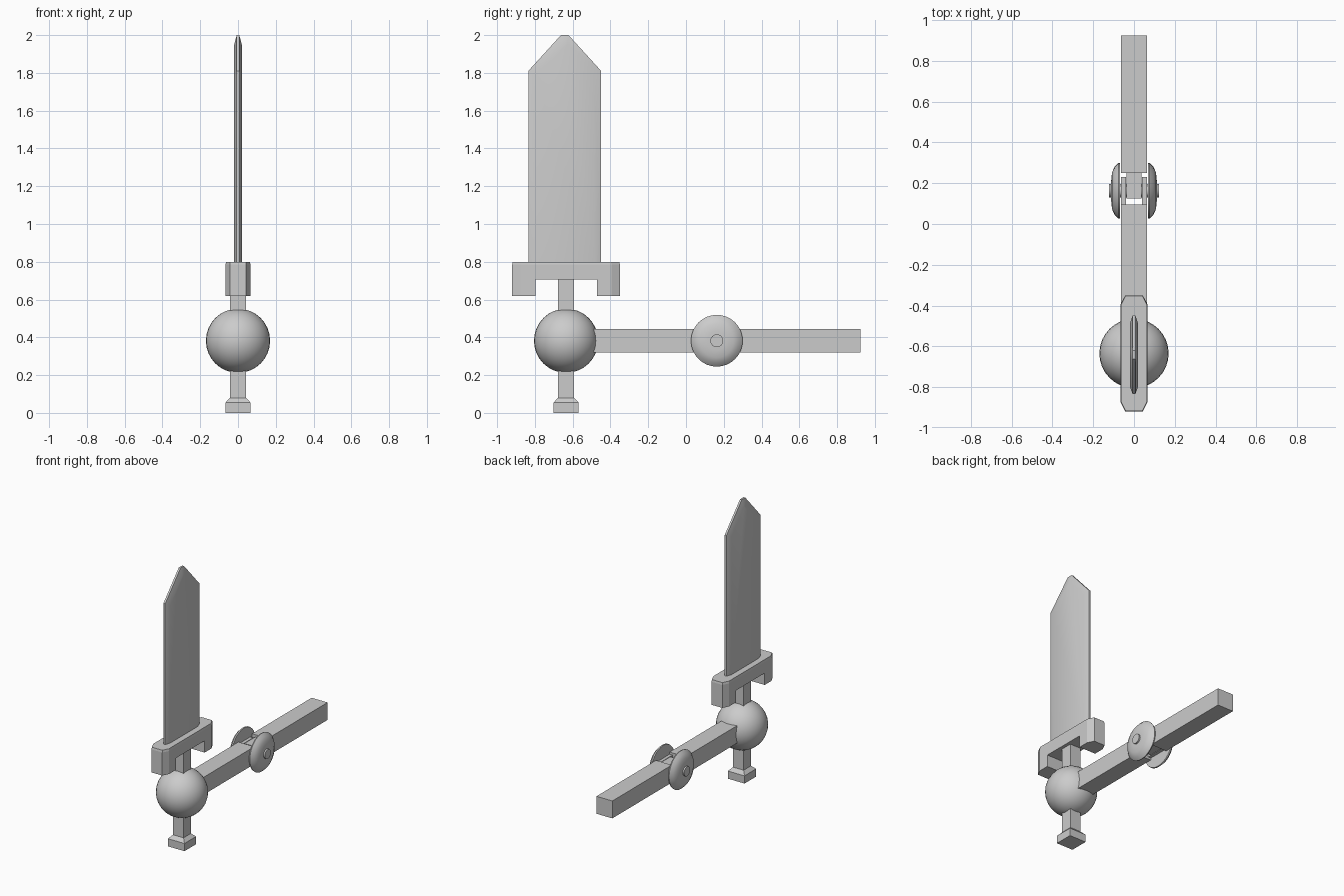
import bpy, bmesh, math
from mathutils import Matrix, Vector

if "Cube" in bpy.data.objects:
    bpy.data.objects.remove(bpy.data.objects["Cube"])

grey = bpy.data.materials.new("plain grey")
grey.diffuse_color = (0.6, 0.6, 0.6, 1)
grey.use_nodes = True
grey.node_tree.nodes["Principled BSDF"].inputs["Base Color"].default_value = grey.diffuse_color

HAND_Y, ELBOW_Y, ARM_Z = -0.635, 0.163, 0.382


def make(name, bm, smooth=None):
    bmesh.ops.recalc_face_normals(bm, faces=bm.faces[:])
    mesh = bpy.data.meshes.new(name)
    bm.to_mesh(mesh)
    bm.free()
    ob = bpy.data.objects.new(name, mesh)
    bpy.context.collection.objects.link(ob)
    mesh.materials.append(grey)
    if smooth:
        bpy.ops.object.select_all(action='DESELECT')
        ob.select_set(True)
        bpy.context.view_layer.objects.active = ob
        bpy.ops.object.shade_smooth_by_angle(angle=math.radians(smooth))
    return ob


def box(name, x0, x1, y0, y1, z0, z1):
    bm = bmesh.new()
    bmesh.ops.create_cube(bm, size=1)
    for v in bm.verts:
        v.co = Vector(((x0, x1)[v.co.x > 0], (y0, y1)[v.co.y > 0], (z0, z1)[v.co.z > 0]))
    return make(name, bm)


def loft(name, rings, smooth=None):
    """Bridge closed rings of equal length and cap both ends."""
    bm = bmesh.new()
    loops = [[bm.verts.new(p) for p in r] for r in rings]
    n = len(loops[0])
    for a, b in zip(loops, loops[1:]):
        for i in range(n):
            j = (i + 1) % n
            bm.faces.new((a[i], a[j], b[j], b[i]))
    bm.faces.new(loops[0])
    bm.faces.new(loops[-1])
    return make(name, bm, smooth)


def turned(name, profile, side=1, segs=32):
    """Lathe (x, radius) pairs around the elbow axis."""
    rings = [[(side * x, ELBOW_Y + r * math.cos(2 * math.pi * i / segs),
               ARM_Z + r * math.sin(2 * math.pi * i / segs)) for i in range(segs)]
             for x, r in profile]
    return loft(name, rings, 35)


# Hand ball
bm = bmesh.new()
bmesh.ops.create_uvsphere(bm, u_segments=32, v_segments=16, radius=0.17,
                          matrix=Matrix.Translation((0, HAND_Y, ARM_Z)))
make("hand_ball", bm, 40)

# Arm halves with an interlocking hinge
W, Z0, Z1 = 0.063, 0.32, 0.445
box("upper_arm", -W, W, 0.25, 0.925, Z0, Z1)
box("forearm", -W, W, -0.53, 0.095, Z0, Z1)
box("elbow_tongue", -0.036, 0.036, 0.125, 0.255, 0.335, 0.43)
for side, tag in ((1, "right"), (-1, "left")):
    xs = sorted((side * 0.04, side * W))
    box("elbow_prong_" + tag, *xs, 0.09, 0.23, 0.335, 0.43)
    # Domed cap with hinge pin end
    turned("elbow_cap_" + tag, [(0.068, 0.10), (0.068, 0.135), (0.076, 0.137),
                                (0.095, 0.118), (0.108, 0.09), (0.112, 0.05)], side)
turned("elbow_pin", [(-0.123, 0.034), (0.123, 0.034)])


# Sword grip and pommel
def square(h, z):
    return [(sx * h, HAND_Y + sy * h, z) for sx, sy in ((-1, -1), (1, -1), (1, 1), (-1, 1))]


loft("grip", [square(0.042, 0.07), square(0.042, 0.71)])
loft("pommel", [square(0.066, 0), square(0.066, 0.055), square(0.042, 0.08)])


# Guard: bar with hanging ends, outer corners chamfered in plan
def guard_ring(y_list, z):
    return [(x, HAND_Y + y, z) for x, y in y_list]


G, E = 0.066, 0.285
bar = [(-G, -0.24), (-0.043, -E), (0.043, -E), (G, -0.24),
       (G, 0.24), (0.043, E), (-0.043, E), (-G, 0.24)]
loft("guard_bar", [guard_ring(bar, 0.705), guard_ring(bar, 0.785),
                   guard_ring([(x * 0.96, y * 0.99) for x, y in bar], 0.80)])
for s in (-1, 1):
    end = [(-G, s * 0.163), (-G, s * 0.24), (-0.043, s * E),
           (0.043, s * E), (G, s * 0.24), (G, s * 0.163)]
    loft("guard_end_front" if s < 0 else "guard_end_back",
         [guard_ring(end, 0.62), guard_ring(end, 0.705)])

# Blade: flat core bevelled down to a thin rim
BY = -0.642
rim = [(-0.193, 0.795), (0.193, 0.795), (0.193, 1.81), (0.02, 2.0), (-0.02, 2.0), (-0.193, 1.81)]
core = [(-0.155, 0.795), (0.155, 0.795), (0.155, 1.79), (0.015, 1.95), (-0.015, 1.95), (-0.155, 1.79)]
loft("blade", [[(x, BY + y, z) for y, z in pts] for x, pts in
               ((-0.02, core), (-0.007, rim), (0.007, rim), (0.02, core))], 30)
